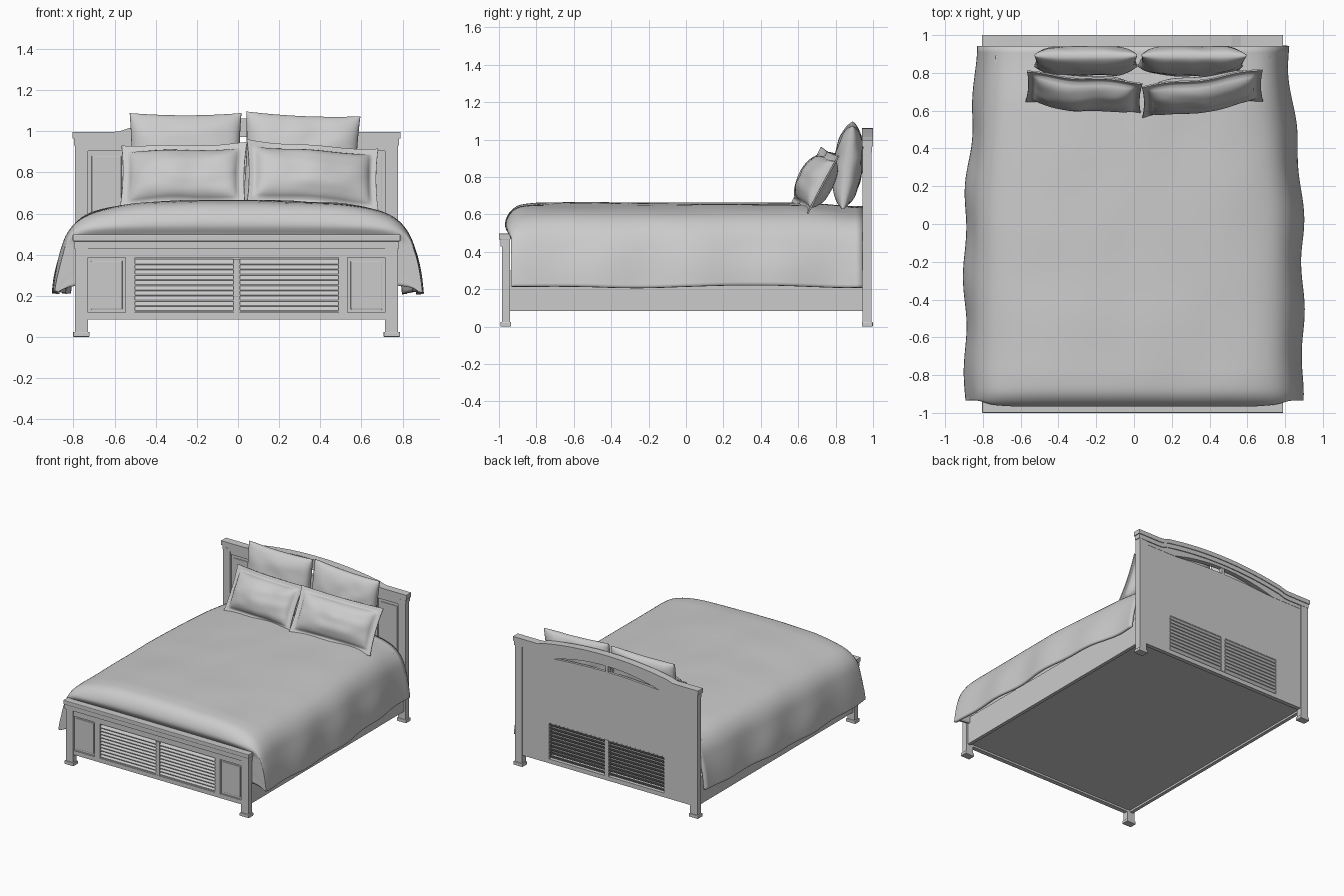
import bpy, bmesh, math
from mathutils import Vector, noise

if "Cube" in bpy.data.objects:
    bpy.data.objects.remove(bpy.data.objects["Cube"])

C = -0.007  # the frame's own centre line in x


def finish(bm, name, smooth=None, bevel=0):
    bmesh.ops.recalc_face_normals(bm, faces=bm.faces)
    me = bpy.data.meshes.new(name)
    bm.to_mesh(me)
    bm.free()
    ob = bpy.data.objects.new(name, me)
    bpy.context.collection.objects.link(ob)
    if bevel:
        m = ob.modifiers.new("bevel", 'BEVEL')
        m.width, m.segments = bevel, 2
    if smooth:
        bpy.ops.object.select_all(action='DESELECT')
        ob.select_set(True)
        bpy.context.view_layer.objects.active = ob
        bpy.ops.object.shade_smooth_by_angle(angle=math.radians(smooth))
    return ob


def slab(name, pts, y0, y1, bevel=0):
    """Extrude an x-z outline from y0 to y1."""
    bm = bmesh.new()
    f = bm.faces.new([bm.verts.new((x + C, y0, z)) for x, z in pts])
    ext = bmesh.ops.extrude_face_region(bm, geom=[f])
    bmesh.ops.translate(bm, vec=(0, y1 - y0, 0),
                        verts=[v for v in ext["geom"] if isinstance(v, bmesh.types.BMVert)])
    return finish(bm, name, bevel=bevel)


def box(name, x0, x1, y0, y1, z0, z1, bevel=0):
    return slab(name, [(x0, z0), (x1, z0), (x1, z1), (x0, z1)], y0, y1, bevel)


def pair(name, x0, x1, *rest):
    box(name + "_right", x0, x1, *rest)
    box(name + "_left", -x1, -x0, *rest)


def curve(pts, t):
    """Smooth path through 2D points, t from 0 to 1."""
    n = len(pts) - 1
    i = min(int(t * n), n - 1)
    u = t * n - i
    a, b, c, d = [Vector(pts[max(0, min(n, i + k))]) for k in (-1, 0, 1, 2)]
    return 0.5 * (2 * b + (c - a) * u + (2 * a - 5 * b + 4 * c - d) * u * u
                  + (3 * b - a - 3 * c + d) * u ** 3)


def step(a, b, x):
    t = max(0, min(1, (x - a) / (b - a)))
    return t * t * (3 - 2 * t)


def louvers(name, y, z0, z1):
    """Two banks of tilted slats with a mullion between them."""
    n = 10
    h = (z1 - z0) / n
    for side, (x0, x1) in (("left", (-0.495, -0.015)), ("right", (0.015, 0.495))):
        bm = bmesh.new()
        for i in range(n):
            z = z0 + i * h
            pts = [(y - 0.010, z), (y - 0.010, z + 0.006), (y + 0.010, z + h + 0.004), (y + 0.010, z + h - 0.002)]
            rings = [[bm.verts.new((x + C, p, q)) for p, q in pts] for x in (x0, x1)]
            for k in range(4):
                bm.faces.new((rings[0][k], rings[0][k - 1], rings[1][k - 1], rings[1][k]))
            for r in rings:
                bm.faces.new(r)
        finish(bm, name + "_slats_" + side)
    box(name + "_mullion", -0.016, 0.016, y - 0.014, y + 0.014, z0 - 0.005, z1 + 0.005)


# footboard
pair("front_leg", 0.723, 0.785, -0.985, -0.940, 0, 0.47)
pair("front_foot", 0.715, 0.795, -0.993, -0.935, 0, 0.025, 0.004)
box("footboard_cap", -0.797, 0.797, -1.0, -0.938, 0.465, 0.498, 0.004)
box("footboard_molding", -0.79, 0.79, -0.992, -0.940, 0.43, 0.465)
box("footboard_top_rail", -0.73, 0.73, -0.98, -0.945, 0.385, 0.43)
box("footboard_bottom_rail", -0.73, 0.73, -0.98, -0.945, 0.085, 0.118)
pair("footboard_stile", 0.495, 0.54, -0.98, -0.945, 0.118, 0.385)
pair("footboard_panel", 0.54, 0.725, -0.967, -0.95, 0.118, 0.385)
pair("footboard_panel_field", 0.555, 0.708, -0.973, -0.96, 0.133, 0.37, 0.004)
louvers("footboard", -0.964, 0.122, 0.375)


# headboard: arched top over a thin crescent opening
def top(x):
    x = abs(x)
    return 0.997 + step(0.59, 0.50, x) * 0.022 + 0.043 * max(0, 1 - (x / 0.5) ** 2)


def slot_low(x):
    return 0.905 + 0.022 * max(0, 1 - (x / 0.46) ** 2)


def slot_high(x):
    return 0.905 + 0.068 * max(0, 1 - (x / 0.46) ** 2)


def band(name, low, high, half, y0, y1):
    xs = [half * (i / 32 - 1) for i in range(65)]
    slab(name, [(x, low(x)) for x in xs] + [(x, high(x)) for x in reversed(xs)], y0, y1)


pair("rear_leg", 0.723, 0.785, 0.945, 0.992, 0, 0.95)
pair("rear_foot", 0.715, 0.795, 0.940, 0.999, 0, 0.025, 0.004)
band("headboard_cap", lambda x: top(x) - 0.033, top, 0.797, 0.940, 1.0)
band("headboard_molding", lambda x: top(x) - 0.066, lambda x: top(x) - 0.033, 0.79, 0.946, 0.994)
band("headboard_arch_rail", slot_high, lambda x: top(x) - 0.06, 0.73, 0.952, 0.987)
band("headboard_upper_panel", lambda x: 0.40, slot_low, 0.725, 0.965, 0.985)
box("headboard_slot_divider", -0.012, 0.012, 0.955, 0.985, 0.92, 0.98)
box("headboard_bottom_rail", -0.73, 0.73, 0.952, 0.985, 0.085, 0.118)
pair("headboard_lower_panel", 0.495, 0.725, 0.965, 0.985, 0.118, 0.40)
pair("headboard_stile", 0.495, 0.54, 0.952, 0.966, 0.118, 0.90)
pair("headboard_panel_field", 0.56, 0.705, 0.958, 0.966, 0.14, 0.88, 0.003)
louvers("headboard", 0.974, 0.122, 0.395)

# side rails, platform and mattress
pair("side_rail", 0.745, 0.772, -0.945, 0.950, 0.085, 0.30)
box("platform", -0.75, 0.75, -0.945, 0.952, 0.10, 0.13)
box("mattress", -0.74, 0.74, -0.915, 0.938, 0.13, 0.56, 0.05)

# comforter: draped cross-section swept along y, folded down behind the footboard
HEM, TOP = 0.215, 0.662
across = [(0, TOP), (0.18, 0.661), (0.36, 0.655), (0.52, 0.643), (0.66, 0.620), (0.76, 0.580),
          (0.825, 0.51), (0.862, 0.41), (0.885, 0.31), (0.897, HEM)]
front = [(-0.80, TOP), (-0.885, 0.652), (-0.935, 0.622), (-0.963, 0.575), (-0.965, 0.53),
         (-0.945, 0.47), (-0.935, 0.38), (-0.935, 0.26)]
rows = [(0.943 - 1.743 * i / 50, TOP) for i in range(50)] + [tuple(curve(front, i / 28)) for i in range(29)]
bm = bmesh.new()
grid = []
for y, h in rows:
    line = []
    f = (TOP - h) / (TOP - HEM)
    for j in range(-36, 37):
        s = 1 if j > 0 else -1
        x, z = curve(across, abs(j) / 36)
        side = step(0.62, 0.30, z)
        hem_z = z - 0.02 * step(0.6, 0.94, y) * (1 - side)
        z2 = HEM + (hem_z - HEM) * (1 - f)
        narrow = 1 - (0.09 if s > 0 else 0.07) * step(-0.1, 1.05, y)
        x2 = s * x * narrow * (1 - 0.025 * f)
        n = noise.noise(Vector((x2 * 4, y * 3, z * 4)))
        x2 += s * side * (0.008 * math.sin(y * 13 + s) + 0.008 * n)
        z2 += 0.007 * n * (1 - f) + 0.004 * side * math.sin(y * 5)
        y2 = y
        if y < -0.935:  # bulge only where it clears the footboard top
            y2 = -0.935 + (y + 0.935) * step(0.46, 0.54, z2)
        line.append(bm.verts.new((x2, y2, z2)))
    grid.append(line)
for a, b in zip(grid, grid[1:]):
    for k in range(72):
        bm.faces.new((a[k], b[k], b[k + 1], a[k + 1]))
comforter = finish(bm, "comforter", smooth=80)
m = comforter.modifiers.new("thickness", 'SOLIDIFY')
m.thickness = 0.018
if sum(p.normal.z for p in comforter.data.polygons) < 0:
    comforter.data.flip_normals()
m.offset = -1


def pillow(name, loc, hw, hh, thick, lean, yaw=0, roll=0, flange=0, seed=0):
    """Stuffed cushion, with an optional flat flange round its edge."""
    bm = bmesh.new()
    n = 36
    for s in (1, -1):
        g = []
        for i in range(n + 1):
            col = []
            for j in range(n + 1):
                u, v = (math.sin(math.pi * (k / n - 0.5)) for k in (i, j))
                a = min(1, abs(u) * hw / (hw - flange))
                b = min(1, abs(v) * hh / (hh - flange))
                fill = ((1 - a ** 4) * (1 - b * b)) ** 0.5
                edge = i in (0, n) or j in (0, n)
                w = noise.noise(Vector((u * 2.2 + seed, v * 2.2, s)))
                bend = 0.008 * math.sin(u * 5 + seed) if flange else 0
                z = s * (0 if edge else 0.004 + thick * fill * (1 + 0.18 * w)) + bend
                px = u * hw * (1 - 0.035 * (1 - v * v))
                py = v * hh * (1 - 0.05 * (1 - u * u))
                col.append(bm.verts.new((px, py, z)))
            g.append(col)
        for i in range(n):
            for j in range(n):
                bm.faces.new((g[i][j], g[i + 1][j], g[i + 1][j + 1], g[i][j + 1]))
    bmesh.ops.remove_doubles(bm, verts=bm.verts, dist=0.0002)
    ob = finish(bm, name, smooth=70)
    ob.location = loc
    ob.rotation_euler = (math.radians(90 - lean), math.radians(roll), math.radians(yaw))


# pillows
pillow("back_pillow_left", (-0.255, 0.865, 0.862), 0.272, 0.228, 0.072, 7, seed=1)
pillow("back_pillow_right", (0.308, 0.865, 0.862), 0.278, 0.224, 0.072, 7, roll=2.5, seed=5)
pillow("sham_left", (-0.265, 0.695, 0.783), 0.308, 0.175, 0.075, 28, -5, -1, 0.035, 9)
pillow("sham_right", (0.362, 0.69, 0.782), 0.325, 0.175, 0.075, 28, 8, 4, 0.035, 14)
